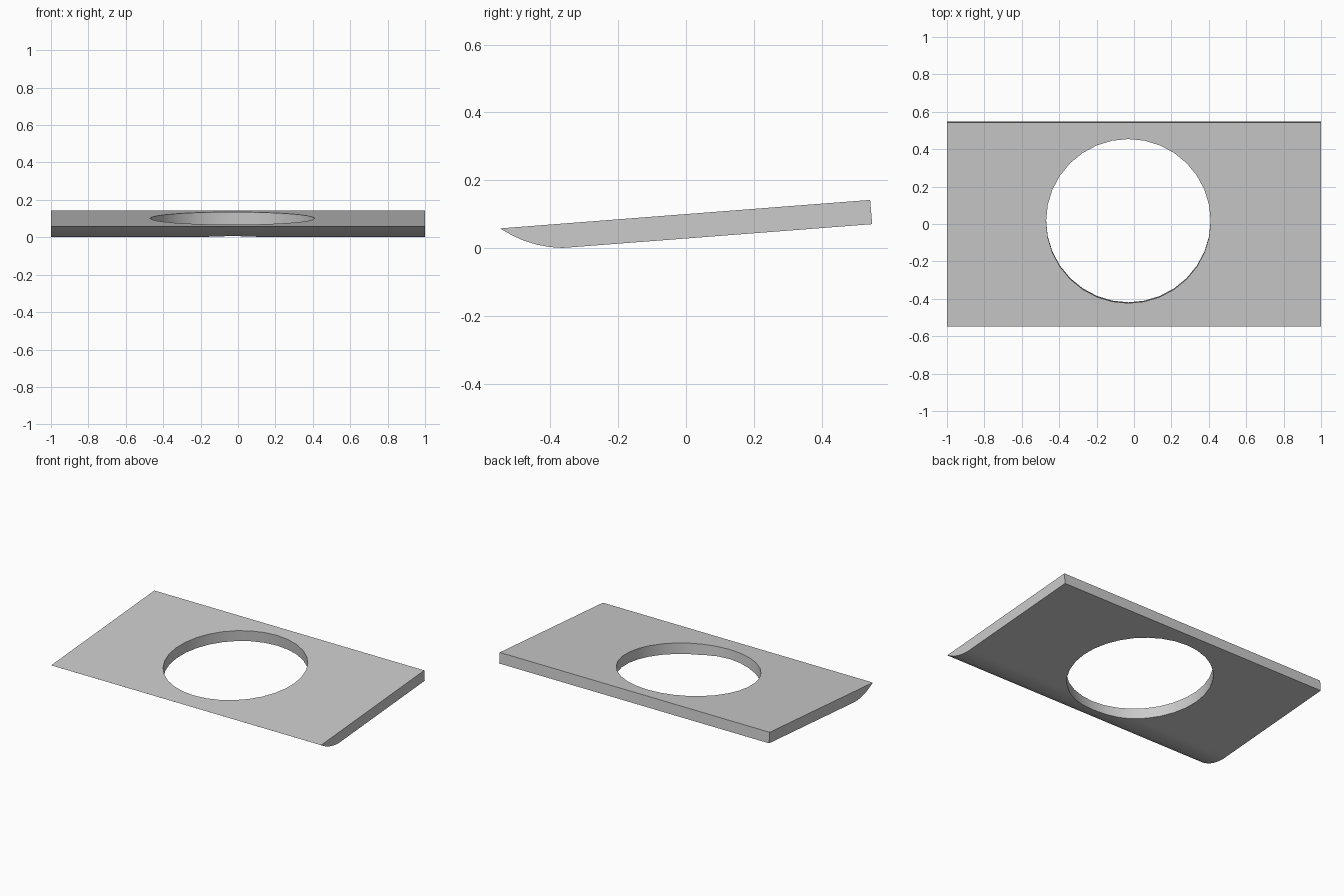
import bpy
import bmesh
from math import radians, atan2, pi
from mathutils import Matrix, Vector

cube = bpy.data.objects.get("Cube")
if cube:
    bpy.data.objects.remove(cube, do_unlink=True)

grey = bpy.data.materials.new("light grey")
grey.use_nodes = True
colour = (0.6, 0.6, 0.6, 1)
grey.diffuse_color = colour
grey.node_tree.nodes["Principled BSDF"].inputs["Base Color"].default_value = colour


def make_object(name, bm):
    bmesh.ops.recalc_face_normals(bm, faces=bm.faces)
    mesh = bpy.data.meshes.new(name)
    bm.to_mesh(mesh)
    bm.free()
    mesh.materials.append(grey)
    obj = bpy.data.objects.new(name, mesh)
    bpy.context.collection.objects.link(obj)
    return obj


# Tilted plate: side profile (y, z) with a rounded front underside, swept along x
top_front, top_back = (-0.549, 0.058), (0.543, 0.142)
profile = [top_back, top_front, (-0.515, 0.0385), (-0.48, 0.0225), (-0.44, 0.010),
           (-0.40, 0.003), (-0.365, 0.0005), (-0.33, 0.003), (0.549, 0.0705)]
bm = bmesh.new()
face = bm.faces.new([bm.verts.new((-1, y, z)) for y, z in profile])
swept = bmesh.ops.extrude_face_region(bm, geom=[face])["geom"]
bmesh.ops.translate(bm, vec=(2, 0, 0),
                    verts=[v for v in swept if isinstance(v, bmesh.types.BMVert)])
plate = make_object("plate", bm)

# Round opening, square to the plate and slightly off centre
tilt = atan2(top_back[1] - top_front[1], top_back[0] - top_front[0])
place = (Matrix.Translation(Vector((-0.03, 0.018, 0.067)))
         @ Matrix.Rotation(tilt, 4, "X") @ Matrix.Rotation(pi / 2, 4, "Z"))
bm = bmesh.new()
bmesh.ops.create_cone(bm, cap_ends=True, segments=32, radius1=0.44, radius2=0.44,
                      depth=0.4, matrix=place)
cutter = make_object("opening_cutter", bm)
cutter.hide_render = True

cut = plate.modifiers.new("opening", "BOOLEAN")
cut.operation = "DIFFERENCE"
cut.solver = "EXACT"
cut.object = cutter

bpy.ops.object.select_all(action="DESELECT")
plate.select_set(True)
bpy.context.view_layer.objects.active = plate
bpy.ops.object.modifier_apply(modifier=cut.name)
bpy.data.objects.remove(cutter, do_unlink=True)
bpy.ops.object.shade_smooth_by_angle(angle=radians(22))
